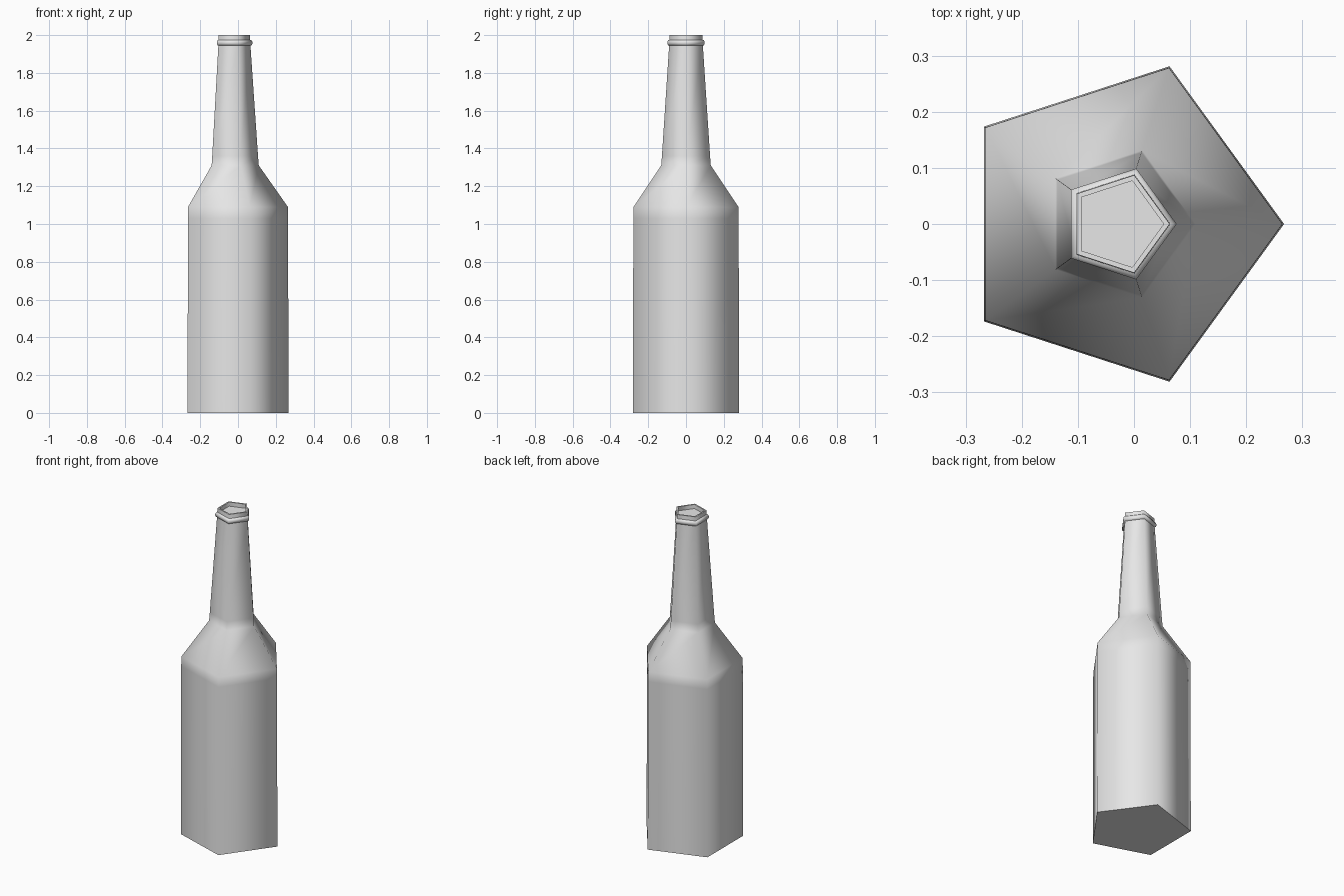
import bpy
import bmesh
from math import cos, sin, pi, radians

SIDES = 5
AXIS_X = -0.028

cube = bpy.data.objects.get("Cube")
if cube:
    bpy.data.objects.remove(cube, do_unlink=True)

# Plain grey material
grey = bpy.data.materials.new("plain grey")
grey.use_nodes = True
grey.diffuse_color = (0.8, 0.8, 0.8, 1)
grey.node_tree.nodes["Principled BSDF"].inputs["Base Color"].default_value = (0.8, 0.8, 0.8, 1)


def lathe(name, profile, closed=False):
    """Sweep (radius, height) points around the bottle axis, one corner pointing to +x."""
    bm = bmesh.new()
    rings = []
    for r, z in profile:
        angles = [2 * pi * i / SIDES for i in range(SIDES)]
        rings.append([bm.verts.new((AXIS_X + r * cos(a), r * sin(a), z)) for a in angles])
    pairs = list(zip(rings, rings[1:]))
    if closed:
        pairs.append((rings[-1], rings[0]))
    else:
        bm.faces.new(rings[0][::-1])
        bm.faces.new(rings[-1])
    for low, high in pairs:
        for i in range(SIDES):
            j = (i + 1) % SIDES
            bm.faces.new((low[i], low[j], high[j], high[i]))
    bmesh.ops.recalc_face_normals(bm, faces=bm.faces)
    mesh = bpy.data.meshes.new(name)
    bm.to_mesh(mesh)
    bm.free()
    mesh.materials.append(grey)
    obj = bpy.data.objects.new(name, mesh)
    bpy.context.collection.objects.link(obj)
    # Soften the long corners, keep right-angled rims sharp
    bpy.ops.object.select_all(action="DESELECT")
    obj.select_set(True)
    bpy.context.view_layer.objects.active = obj
    bpy.ops.object.shade_smooth_by_angle(angle=radians(80))
    return obj


# Body, shoulder, neck and shallow mouth
lathe("bottle", [
    (0.2955, 0.0), (0.293, 1.03), (0.2925, 1.09),
    (0.138, 1.31), (0.134, 1.36), (0.0935, 1.95),
    (0.0915, 2.0), (0.081, 2.0), (0.081, 1.975),
])

# Raised band below the lip
lathe("neck_ring", [
    (0.09, 1.944), (0.099, 1.946), (0.104, 1.954),
    (0.104, 1.964), (0.099, 1.973), (0.09, 1.976),
], closed=True)
